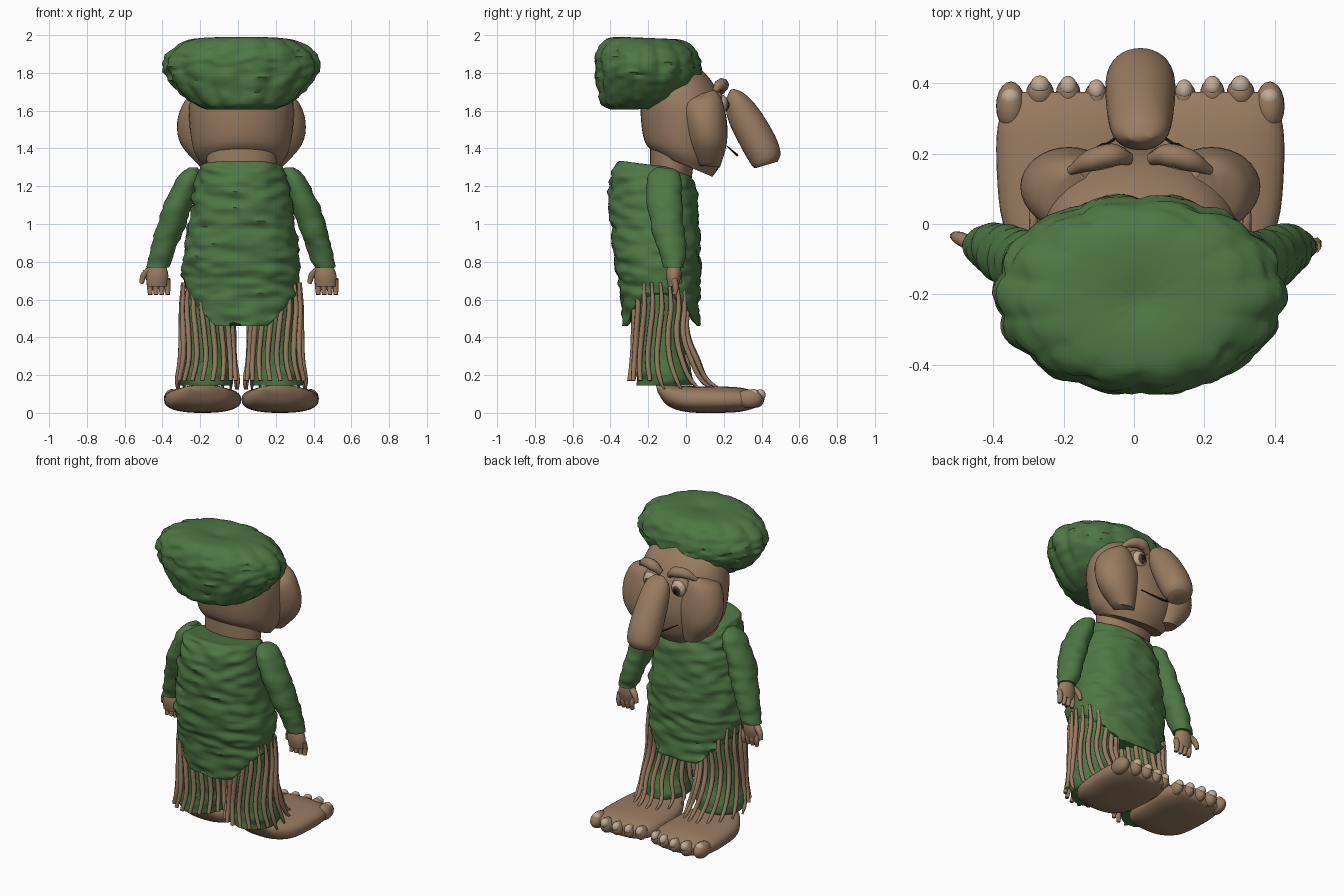
import bpy, bmesh, math
from mathutils import Vector, noise

if "Cube" in bpy.data.objects:
    bpy.data.objects.remove(bpy.data.objects["Cube"], do_unlink=True)

CX = 0.018  # the body sits slightly off centre


def material(name, r, g, b):
    m = bpy.data.materials.new(name)
    m.use_nodes = True
    m.diffuse_color = (r, g, b, 1)
    bsdf = m.node_tree.nodes["Principled BSDF"]
    bsdf.inputs["Base Color"].default_value = (r, g, b, 1)
    bsdf.inputs["Roughness"].default_value = 0.8
    return m


GREEN = material("green_cloth", 0.075, 0.185, 0.058)
SKIN = material("tan_skin", 0.32, 0.2, 0.12)
PALE = material("pale_nail_and_eye", 0.52, 0.41, 0.3)
IRIS = material("brown_iris", 0.1, 0.045, 0.02)
DARK = material("dark_pupil", 0.012, 0.009, 0.007)


def smooth(ob, mat):
    ob.data.materials.clear()
    ob.data.materials.append(mat)
    bpy.ops.object.select_all(action="DESELECT")
    ob.select_set(True)
    bpy.context.view_layer.objects.active = ob
    bpy.ops.object.shade_smooth_by_angle(angle=math.radians(50))
    return ob


def spline_point(a, b, c, d, t):
    return [0.5 * (2 * q + (r - p) * t + (2 * p - 5 * q + 4 * r - s) * t * t
                   + (3 * q - p - 3 * r + s) * t ** 3) for p, q, r, s in zip(a, b, c, d)]


def loft(name, rings, mat, side=1, sides=32, steps=4, power=1, shape=None):
    """Skin oval rings given as (x, y back, z back, y front, z front, half width)."""
    last = len(rings) - 1
    rows = []
    for i in range(last):
        quad = [rings[min(max(j, 0), last)] for j in range(i - 1, i + 3)]
        rows += [spline_point(*quad, k / steps) for k in range(steps)]
    rows.append(rings[-1])
    bm = bmesh.new()
    grid = []
    for x, y0, z0, y1, z1, w in rows:
        mid = Vector((CX + side * x, (y0 + y1) / 2, (z0 + z1) / 2))
        half = Vector((0, (y1 - y0) / 2, (z1 - z0) / 2))
        row = []
        for k in range(sides):
            a = math.tau * k / sides
            c, s = math.cos(a), math.sin(a)
            c = math.copysign(abs(c) ** power, c)
            s = math.copysign(abs(s) ** power, s)
            arm = Vector((w * c, 0, 0)) + half * s
            p = mid + arm
            row.append(bm.verts.new(shape(p, mid, arm, a) if shape else p))
        grid.append(row)
    for r0, r1 in zip(grid, grid[1:]):
        for k in range(sides):
            n = (k + 1) % sides
            bm.faces.new((r0[k], r0[n], r1[n], r1[k]))
    bm.faces.new(grid[0])
    bm.faces.new(grid[-1])
    bmesh.ops.recalc_face_normals(bm, faces=bm.faces)
    me = bpy.data.meshes.new(name)
    bm.to_mesh(me)
    bm.free()
    ob = bpy.data.objects.new(name, me)
    bpy.context.collection.objects.link(ob)
    return smooth(ob, mat)


def tube(name, points, radii, mat):
    cu = bpy.data.curves.new(name, "CURVE")
    cu.dimensions = "3D"
    cu.bevel_depth = 1
    cu.bevel_resolution = 2
    cu.resolution_u = 5
    cu.use_fill_caps = True
    sp = cu.splines.new("BEZIER")
    sp.bezier_points.add(len(points) - 1)
    for bp, p, r in zip(sp.bezier_points, points, radii):
        bp.co, bp.radius = p, r
        bp.handle_left_type = bp.handle_right_type = "AUTO"
    ob = bpy.data.objects.new(name, cu)
    bpy.context.collection.objects.link(ob)
    bpy.ops.object.select_all(action="DESELECT")
    ob.select_set(True)
    bpy.context.view_layer.objects.active = ob
    bpy.ops.object.convert(target="MESH")
    return smooth(bpy.context.object, mat)


def ball(name, loc, size, mat, turn=(0, 0, 0)):
    bpy.ops.mesh.primitive_uv_sphere_add(segments=20, ring_count=12, location=loc, rotation=turn)
    ob = bpy.context.object
    ob.name, ob.scale = name, size
    return smooth(ob, mat)


def rough(amount):
    """Cloth wrinkles, finer up and down than around."""
    def shape(p, mid, arm, a):
        n = noise.noise(Vector((p.x * 9, p.y * 9, p.z * 26)))
        return p + arm.normalized() * n * amount
    return shape


def hat_folds(p, mid, arm, a):
    pleat = 0.045 * (abs(math.cos(7 * a)) - 0.6)
    n = noise.noise(Vector((p.x * 12, p.y * 12, p.z * 40)))
    return mid + arm * (1 + pleat + 0.05 * n)


def robe_hem(p, mid, arm, a):
    p = rough(0.022)(p, mid, arm, a)
    p.z = max(p.z, 0.46 + 1.1 * max(0, abs(p.x - CX) - 0.14))
    return p


# Hat, head and neck
loft("hat", [(0, -.40, 1.605, -.10, 1.61, .18), (0, -.45, 1.64, .0, 1.67, .28),
             (0, -.475, 1.76, .07, 1.76, .38), (0, -.48, 1.85, .08, 1.84, .41),
             (0, -.47, 1.92, .05, 1.92, .37), (0, -.42, 1.98, -.01, 1.97, .27),
             (0, -.32, 1.99, -.1, 1.98, .13), (0, -.23, 1.97, -.2, 1.97, .02)],
     GREEN, sides=112, steps=6, shape=hat_folds)
loft("head", [(0, -.17, 1.38, .14, 1.25, .20), (0, -.22, 1.44, .19, 1.33, .25),
              (0, -.24, 1.58, .22, 1.47, .275), (0, -.23, 1.70, .20, 1.63, .27),
              (0, -.16, 1.81, .14, 1.75, .21), (0, -.08, 1.85, .07, 1.83, .08)],
     SKIN, sides=40)
loft("neck", [(0, -.19, 1.45, .05, 1.4, .19), (0, -.19, 1.24, .03, 1.24, .18)], SKIN)

# Nose and mouth
loft("nose", [(0, .235, 1.71, .255, 1.715, .03), (0, .21, 1.645, .31, 1.69, .075),
              (0, .225, 1.545, .385, 1.61, .092), (0, .295, 1.40, .47, 1.47, .1),
              (0, .345, 1.315, .5, 1.38, .092), (0, .365, 1.295, .485, 1.33, .07)], SKIN)
tube("mouth", [(CX - .11, .22, 1.41), (CX, .27, 1.365), (CX + .11, .22, 1.41)],
     (.003, .007, .003), DARK)

# Robe
loft("robe", [(0, -.30, 1.325, -.06, 1.30, .16), (0, -.37, 1.325, .0, 1.275, .215),
              (0, -.405, 1.2, .05, 1.18, .25), (0, -.40, 1.0, .07, 1.0, .28),
              (0, -.38, .8, .075, .8, .31), (0, -.35, .65, .07, .65, .30),
              (0, -.33, .46, .07, .46, .27)],
     GREEN, sides=72, steps=12, power=.85, shape=robe_hem)

for s, label in ((-1, "right"), (1, "left")):
    # Cheek flap, flat at the bottom
    loft(label + "_cheek", [(.19, .05, 1.68, .15, 1.71, .04), (.2, -.02, 1.64, .19, 1.66, .10),
                            (.2, -.01, 1.54, .215, 1.54, .14), (.2, .02, 1.42, .215, 1.42, .12),
                            (.16, .06, 1.31, .18, 1.30, .06)], SKIN, s)

    # Eye: white, lid rim, iris, pupil
    ex = CX + s * .1
    ball(label + "_eye_socket", (ex, .165, 1.635), (.062, .04, .065), SKIN)
    ball(label + "_eye_white", (ex, .19, 1.635), (.048, .032, .05), PALE)
    ball(label + "_iris", (ex, .21, 1.63), (.03, .018, .032), IRIS)
    ball(label + "_pupil", (ex, .223, 1.63), (.016, .008, .018), DARK)
    tube(label + "_brow", [(CX + s * x, y, z) for x, y, z in
                           ((.03, .185, 1.70), (.08, .195, 1.735), (.14, .18, 1.735), (.2, .15, 1.70))],
         (.018, .034, .032, .012), SKIN)

    # Sleeve
    loft(label + "_sleeve", [(.255, -.16, 1.30, -.07, 1.295, .025), (.275, -.20, 1.25, -.03, 1.25, .06),
                             (.33, -.21, 1.12, -.02, 1.12, .075), (.37, -.19, 1.0, -.01, 1.0, .075),
                             (.41, -.15, .88, .0, .88, .068), (.443, -.12, .77, -.01, .77, .058)],
         GREEN, s, steps=6, shape=rough(.012))

    # Hand: both thumbs lie toward the same side
    hx = CX + s * .445
    loft(label + "_palm", [(.44, -.095, .80, -.03, .80, .035), (.445, -.105, .73, -.025, .73, .058),
                           (.447, -.095, .67, -.04, .67, .052)], SKIN, s)
    for k in range(4):
        x = hx - .042 + k * .031
        tube(f"{label}_finger_{k + 1}", [(x, -.065, .71), (x + .003, -.055, .665),
                                         (x + .004, -.06, .625)], (.018, .017, .012), SKIN)
    tube(label + "_thumb", [(hx - .03, -.06, .76), (hx - .07, -.04, .73), (hx - .085, -.035, .685)],
         (.022, .019, .012), SKIN)

    # Trouser leg
    loft(label + "_trouser", [(.17, -.27, .72, .0, .72, .12), (.17, -.27, .5, .0, .5, .125),
                              (.185, -.26, .3, .0, .3, .135), (.19, -.26, .2, .03, .2, .148),
                              (.19, -.255, .145, .03, .145, .135)],
         GREEN, s, steps=6, shape=rough(.012))

    # Long hair strands hanging around the leg
    for k in range(18):
        a = math.tau * k / 18
        path = []
        for z, grow, twist in ((.69, 1, 0), (.56, 1.04, .05), (.42, 1.05, -.06), (.28, 1.1, -.12), (.17, 1.22, 0)):
            b = a + twist
            flare = max(0, math.sin(a)) * max(0, .42 - z) * .35
            path.append((CX + s * (.18 + .132 * grow * math.cos(b)),
                         -.135 + .137 * grow * math.sin(b) + flare, z))
        if math.sin(a) > -.1:
            x, y, z = path[-1]
            path.append((x, y + .07 * max(.3, math.sin(a)), .125))
        tube(f"{label}_strand_{k + 1}", path, (.008, .014, .015, .014, .012, .005), SKIN)

    # Foot with five toes and nails
    loft(label + "_foot", [(.2, -.15, .11, -.16, .15, .07), (.2, -.10, .04, -.11, .15, .13),
                           (.205, .0, .005, -.0, .142, .185), (.205, .15, 0, .15, .14, .203),
                           (.205, .28, .005, .28, .135, .2), (.205, .36, .025, .36, .115, .17),
                           (.205, .375, .04, .375, .1, .15)], SKIN, s, power=.8)
    for k, (x, y, r) in enumerate(((.368, .335, .042), (.285, .37, .04), (.205, .37, .035),
                                   (.125, .36, .034), (.055, .345, .034))):
        tx = CX + s * x
        ball(f"{label}_toe_{k + 1}", (tx, y, .075), (r, .07 if k == 0 else .045, r + .008), SKIN)
        ball(f"{label}_toenail_{k + 1}", (tx, y + .022, .095), (r * .7, .03, r * .75), PALE, (-.5, 0, 0))
